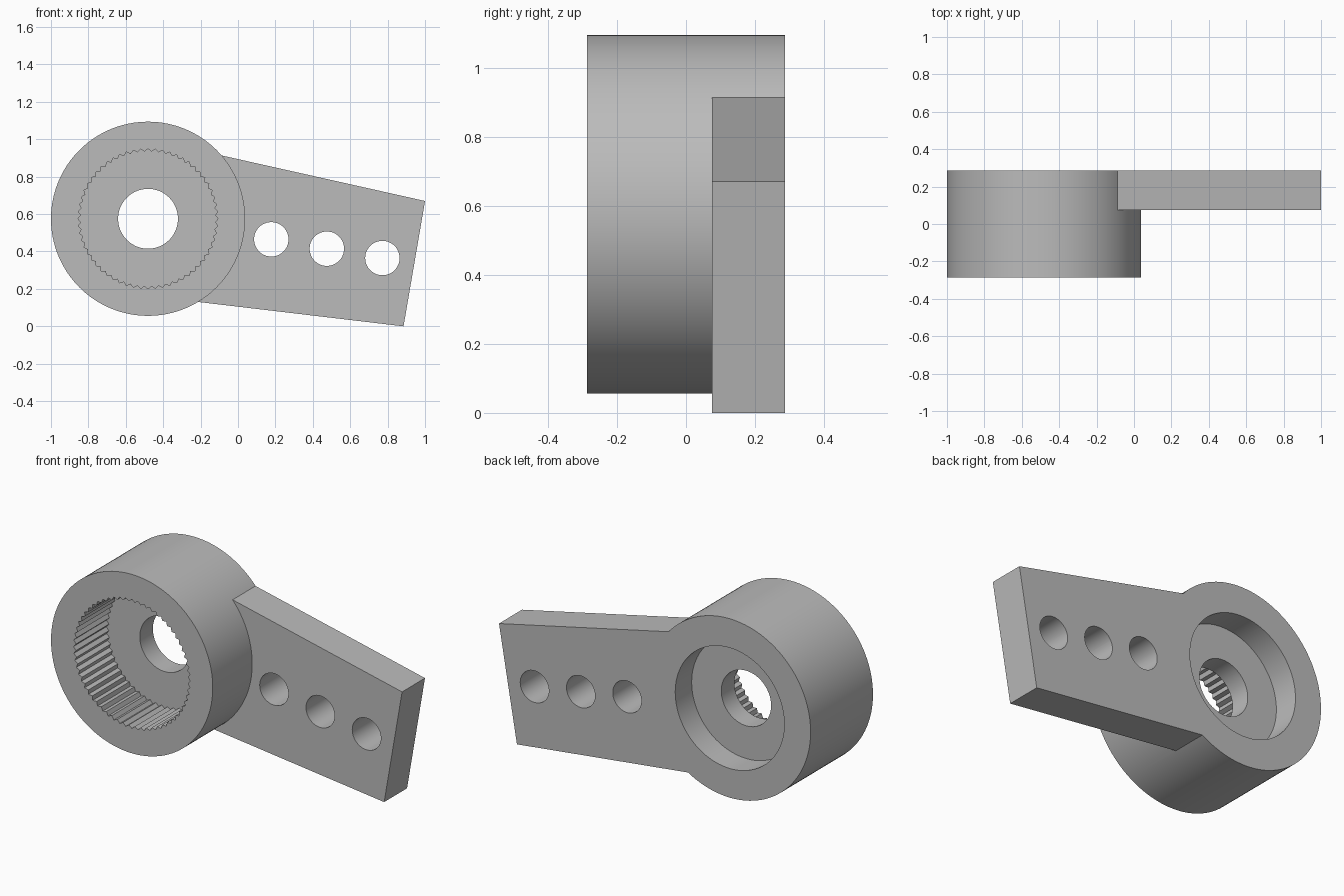
import bpy, bmesh
from math import sin, cos, pi, radians

if "Cube" in bpy.data.objects:
    bpy.data.objects.remove(bpy.data.objects["Cube"])

grey = bpy.data.materials.new("plain grey")
COLOUR = (0.5, 0.5, 0.5, 1)
grey.use_nodes = True
grey.diffuse_color = COLOUR
grey.node_tree.nodes["Principled BSDF"].inputs["Base Color"].default_value = COLOUR

HUB = (-0.481, 0.575)
HUB_R = 0.519
FRONT, BACK = -0.286, 0.286
WEB_FRONT, WEB_BACK = 0.015, 0.135


def prism(name, outline, y0, y1):
    """Extrude an (x, z) outline from y0 to y1."""
    bm = bmesh.new()
    face = bm.faces.new([bm.verts.new((x, y0, z)) for x, z in outline])
    new = bmesh.ops.extrude_face_region(bm, geom=[face])["geom"]
    verts = [v for v in new if isinstance(v, bmesh.types.BMVert)]
    bmesh.ops.translate(bm, verts=verts, vec=(0, y1 - y0, 0))
    bmesh.ops.recalc_face_normals(bm, faces=bm.faces)
    mesh = bpy.data.meshes.new(name)
    bm.to_mesh(mesh)
    bm.free()
    mesh.materials.append(grey)
    obj = bpy.data.objects.new(name, mesh)
    bpy.context.collection.objects.link(obj)
    return obj


def circle(centre, radii, count):
    """Points round a centre, cycling through the given radii."""
    return [(centre[0] + radii[i % len(radii)] * cos(2 * pi * i / count),
             centre[1] + radii[i % len(radii)] * sin(2 * pi * i / count))
            for i in range(count)]


def combine(target, tool, operation):
    """Apply a boolean and discard the tool."""
    mod = target.modifiers.new(operation.lower(), "BOOLEAN")
    mod.operation, mod.solver, mod.object = operation, "EXACT", tool
    bpy.context.view_layer.objects.active = target
    bpy.ops.object.modifier_apply(modifier=mod.name)
    bpy.data.objects.remove(tool)


# Round hub with the tapered arm joined flush at the back
bracket = prism("hub_and_arm", circle(HUB, [HUB_R], 128), FRONT, BACK)
arm = prism("arm", [(-0.09, 0.914), (1, 0.67), (0.885, 0), (-0.22, 0.131)], 0.076, BACK)
combine(bracket, arm, "UNION")

# Toothed socket in front, plain recess behind, bore through the web
cutters = [
    prism("toothed_socket", circle(HUB, [0.375, 0.359], 120), FRONT - 0.1, WEB_FRONT),
    prism("back_recess", circle(HUB, [0.35], 96), WEB_BACK, BACK + 0.1),
    prism("centre_bore", circle(HUB, [0.16], 64), FRONT, BACK),
]

# Row of three holes along the arm
for i in range(3):
    centre = (0.178 + 0.297 * i, 0.465 - 0.05 * i)
    cutters.append(prism("arm_hole", circle(centre, [0.092], 48), 0, BACK + 0.1))
for cutter in cutters:
    combine(bracket, cutter, "DIFFERENCE")

# Smooth round walls, crisp edges
bpy.ops.object.select_all(action="DESELECT")
bracket.select_set(True)
bpy.context.view_layer.objects.active = bracket
bpy.ops.object.shade_smooth_by_angle(angle=radians(25))
